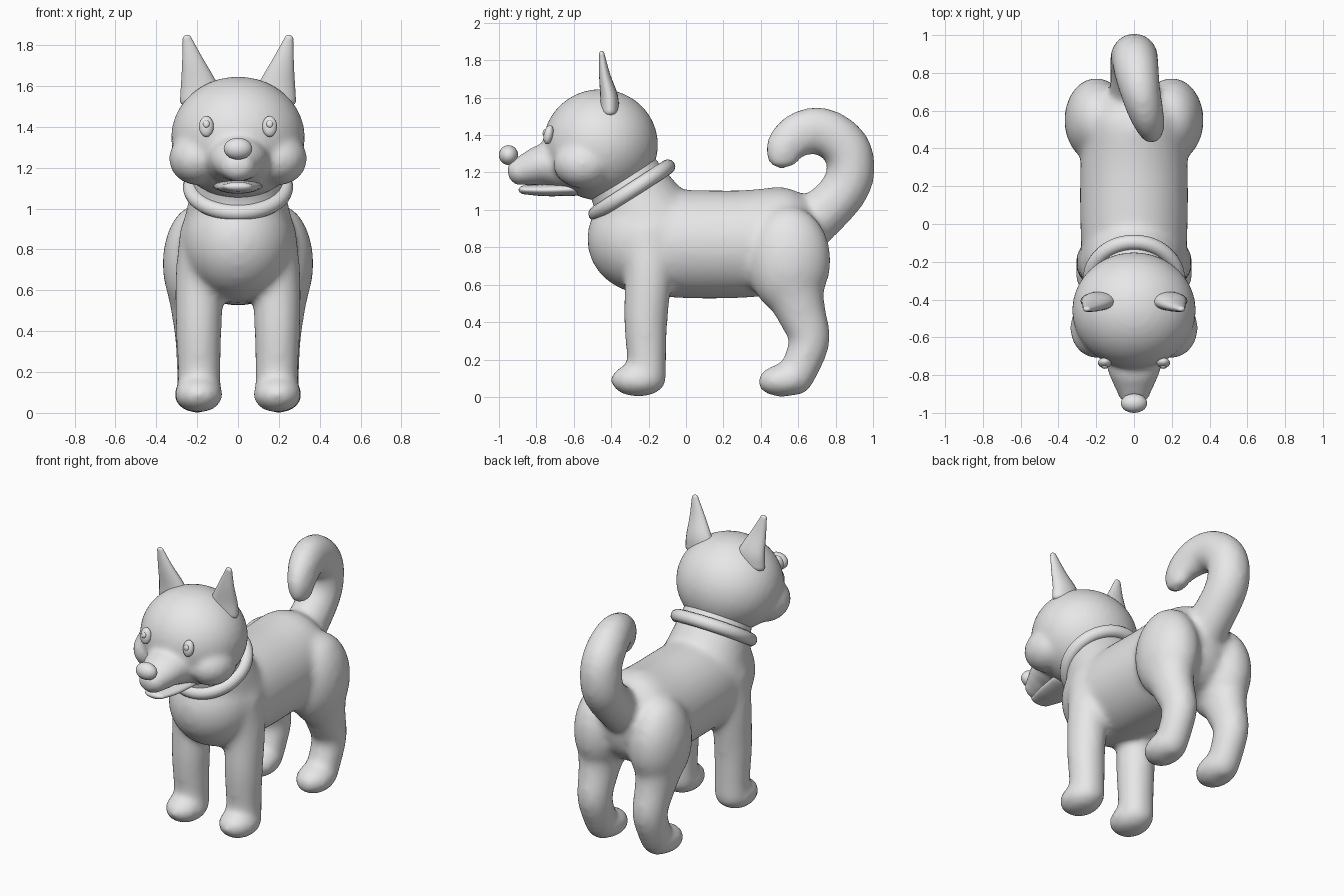
import bpy, bmesh, math
from mathutils import Vector, Matrix

if "Cube" in bpy.data.objects:
    bpy.data.objects.remove(bpy.data.objects["Cube"])

fur = bpy.data.materials.new("light_grey")
fur.diffuse_color = (0.8, 0.8, 0.8, 1)
fur.use_nodes = True
fur.node_tree.nodes["Principled BSDF"].inputs["Base Color"].default_value = fur.diffuse_color


def spline(a, b, c, d, t):
    """Catmull-Rom interpolation between b and c."""
    return [0.5 * (2 * q + (r - p) * t + (2 * p - 5 * q + 4 * r - s) * t * t
                   + (3 * q - p - 3 * r + s) * t ** 3) for p, q, r, s in zip(a, b, c, d)]


def loft(bm, pts, caps, n=24, steps=4):
    """Closed tube through (x, y, z, side radius, other radius), rounded at both ends."""
    rows = []
    for i in range(len(pts) - 1):
        quad = (pts[max(i - 1, 0)], pts[i], pts[i + 1], pts[min(i + 2, len(pts) - 1)])
        rows += [spline(*quad, k / steps) for k in range(steps)]
    rows.append(list(pts[-1]))
    centres = [Vector(r[:3]) for r in rows]
    rings = []
    for i, r in enumerate(rows):
        t = (centres[min(i + 1, len(rows) - 1)] - centres[max(i - 1, 0)]).normalized()
        rings.append((centres[i], t, r[3], r[4]))

    def cap(ring, length, sign):
        c, t, ra, rb = ring
        out = []
        for k in range(1, 6):
            a = math.radians(17 * k)
            out.append((c + t * sign * length * math.sin(a), t, ra * math.cos(a), rb * math.cos(a)))
        return out

    rings = cap(rings[0], caps[0], -1)[::-1] + rings + cap(rings[-1], caps[1], 1)
    loops = []
    for c, t, ra, rb in rings:
        side = (Vector((1, 0, 0)) - t * t.x).normalized()
        up = t.cross(side)
        loops.append([bm.verts.new(c + side * ra * math.cos(a) + up * rb * math.sin(a))
                      for a in (2 * math.pi * j / n for j in range(n))])
    faces = [bm.faces.new(loops[0]), bm.faces.new(loops[-1])]
    for p, q in zip(loops, loops[1:]):
        faces += [bm.faces.new((p[j], p[(j + 1) % n], q[(j + 1) % n], q[j])) for j in range(n)]
    bmesh.ops.recalc_face_normals(bm, faces=faces)


def ball(bm, loc, radii, tilt=0.0, seg=28):
    m = Matrix.Translation(loc) @ Matrix.Rotation(tilt, 4, 'X') @ Matrix.Diagonal((*radii, 1))
    bmesh.ops.create_uvsphere(bm, u_segments=seg, v_segments=seg // 2, radius=1, matrix=m)


def finish(bm, name, voxel=0, smooth=0):
    """Turn the mesh into an object, optionally fusing the overlapping parts."""
    me = bpy.data.meshes.new(name)
    bm.to_mesh(me)
    bm.free()
    ob = bpy.data.objects.new(name, me)
    bpy.context.collection.objects.link(ob)
    if voxel:
        rem = ob.modifiers.new("fuse", 'REMESH')
        rem.mode = 'VOXEL'
        rem.voxel_size = voxel
        sm = ob.modifiers.new("soften", 'SMOOTH')
        sm.factor = 0.5
        sm.iterations = smooth
        bpy.context.view_layer.objects.active = ob
        ob.select_set(True)
        for mod in ("fuse", "soften"):
            bpy.ops.object.modifier_apply(modifier=mod)
        ob.select_set(False)
    ob.data.materials.clear()
    ob.data.materials.append(fur)
    for p in ob.data.polygons:
        p.use_smooth = True
    return ob


# Body: torso, chest, neck, legs and tail fused together
bm = bmesh.new()
loft(bm, [(0, -0.25, 0.83, 0.27, 0.28), (0, 0, 0.817, 0.285, 0.29),
          (0, 0.3, 0.817, 0.285, 0.288), (0, 0.52, 0.84, 0.27, 0.285)], (0.2, 0.22), n=36)
ball(bm, (0, -0.23, 0.845), (0.275, 0.3, 0.29))
loft(bm, [(0, -0.19, 0.88, 0.28, 0.29), (0, -0.29, 1.09, 0.23, 0.222),
          (0, -0.38, 1.24, 0.2, 0.19)], (0.1, 0.05))
for s in (-1, 1):
    # front leg and paw
    loft(bm, [(s * 0.175, -0.2, 0.88, 0.11, 0.16), (s * 0.19, -0.2, 0.66, 0.117, 0.13),
              (s * 0.192, -0.215, 0.42, 0.113, 0.118), (s * 0.19, -0.21, 0.2, 0.106, 0.106),
              (s * 0.19, -0.21, 0.1, 0.108, 0.106)], (0.1, 0.085))
    ball(bm, (s * 0.193, -0.255, 0.09), (0.12, 0.15, 0.09))
    # hip, back leg and paw
    ball(bm, (s * 0.2, 0.55, 0.73), (0.17, 0.225, 0.29))
    loft(bm, [(s * 0.21, 0.55, 0.66, 0.15, 0.19), (s * 0.205, 0.61, 0.47, 0.118, 0.137),
              (s * 0.2, 0.66, 0.31, 0.104, 0.112), (s * 0.2, 0.62, 0.18, 0.1, 0.103),
              (s * 0.2, 0.58, 0.1, 0.1, 0.1)], (0.1, 0.09))
    ball(bm, (s * 0.2, 0.53, 0.09), (0.115, 0.15, 0.09), tilt=0.1)
# curled tail
loft(bm, [(0, 0.66, 0.92, 0.13, 0.14), (0, 0.81, 1.06, 0.128, 0.13), (0, 0.875, 1.17, 0.128, 0.13),
          (0.005, 0.872, 1.3, 0.125, 0.13), (0.015, 0.80, 1.385, 0.12, 0.13),
          (0.035, 0.695, 1.425, 0.108, 0.128), (0.065, 0.59, 1.395, 0.095, 0.12),
          (0.09, 0.525, 1.325, 0.075, 0.105), (0.1, 0.525, 1.27, 0.06, 0.085)],
     (0.05, 0.05), n=16, steps=3)
finish(bm, "body", 0.02, 14)

# Head: skull, cheeks and muzzle fused together
bm = bmesh.new()
ball(bm, (0, -0.457, 1.348), (0.328, 0.308, 0.298), seg=40)
for s in (-1, 1):
    ball(bm, (s * 0.2, -0.55, 1.245), (0.138, 0.16, 0.13))
loft(bm, [(0, -0.58, 1.24, 0.19, 0.15), (0, -0.75, 1.242, 0.147, 0.115),
          (0, -0.83, 1.222, 0.118, 0.094), (0, -0.9, 1.202, 0.085, 0.072)], (0.1, 0.055))
finish(bm, "head", 0.016, 10)

# Lower jaw
bm = bmesh.new()
loft(bm, [(0, -0.6, 1.11, 0.12, 0.035), (0, -0.75, 1.105, 0.1, 0.032),
          (0, -0.86, 1.107, 0.07, 0.024)], (0.06, 0.035))
finish(bm, "lower_jaw")

# Nose
bm = bmesh.new()
ball(bm, (0, -0.949, 1.293), (0.07, 0.051, 0.053))
finish(bm, "nose")

# Collar: tilted ring around the neck
bm = bmesh.new()
tilt = Matrix.Translation((0, -0.29, 1.105)) @ Matrix.Rotation(math.radians(33), 4, 'X')
rings = []
for i in range(48):
    a = 2 * math.pi * i / 48
    ring = []
    for j in range(12):
        b = 2 * math.pi * j / 12
        r = 0.23 + 0.04 * math.cos(b)
        ring.append(bm.verts.new(tilt @ Vector((r * math.cos(a), r * math.sin(a), 0.04 * math.sin(b)))))
    rings.append(ring)
for i in range(48):
    p, q = rings[i], rings[(i + 1) % 48]
    for j in range(12):
        k = (j + 1) % 12
        bm.faces.new((p[j], q[j], q[k], p[k]))
bmesh.ops.recalc_face_normals(bm, faces=bm.faces[:])
finish(bm, "collar")

# Ears, eyes and pupils on both sides
for s, label in ((-1, "right"), (1, "left")):
    bm = bmesh.new()
    loft(bm, [(s * 0.182, -0.408, 1.54, 0.103, 0.05), (s * 0.195, -0.412, 1.61, 0.087, 0.047),
              (s * 0.222, -0.435, 1.72, 0.053, 0.03), (s * 0.249, -0.45, 1.83, 0.022, 0.015)],
         (0.04, 0.02), n=20)
    finish(bm, label + "_ear")
    bm = bmesh.new()
    ball(bm, (s * 0.155, -0.735, 1.402), (0.036, 0.026, 0.052), tilt=-0.2, seg=20)
    finish(bm, label + "_eye")
    bm = bmesh.new()
    ball(bm, (s * 0.155, -0.757, 1.414), (0.016, 0.009, 0.018), tilt=-0.2, seg=14)
    finish(bm, label + "_pupil")
